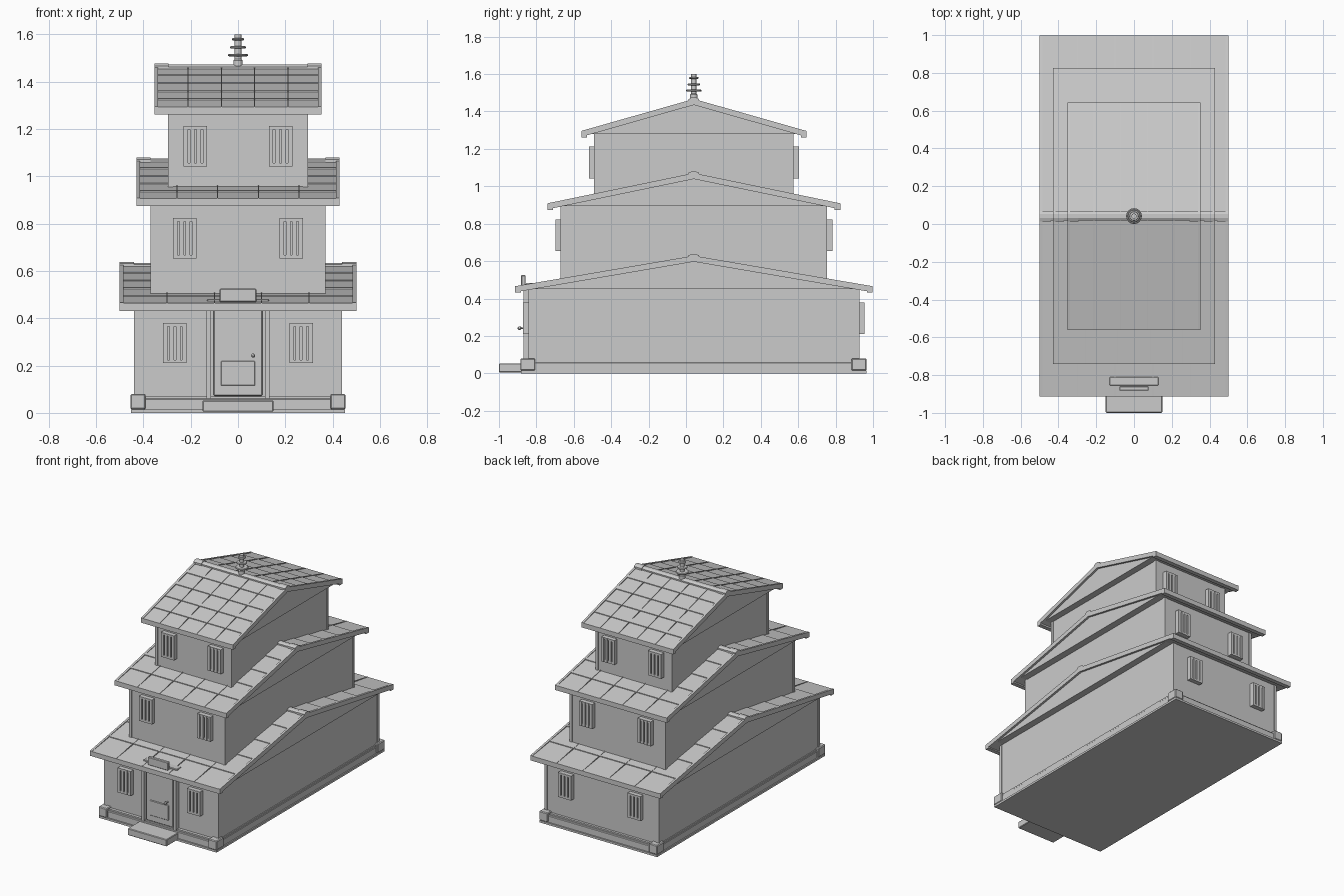
import bpy
import bmesh
from mathutils import Vector

cube = bpy.data.objects.get("Cube")
if cube:
    bpy.data.objects.remove(cube, do_unlink=True)

grey = bpy.data.materials.new("plain_grey")
grey.use_nodes = True
COLOUR = (0.6, 0.6, 0.6, 1)
grey.diffuse_color = COLOUR
grey.node_tree.nodes["Principled BSDF"].inputs["Base Color"].default_value = COLOUR

MID = 0.042  # y of the ridge line


def finish(bm, name):
    bmesh.ops.recalc_face_normals(bm, faces=bm.faces)
    mesh = bpy.data.meshes.new(name)
    bm.to_mesh(mesh)
    bm.free()
    mesh.materials.append(grey)
    obj = bpy.data.objects.new(name, mesh)
    bpy.context.scene.collection.objects.link(obj)
    return obj


def box(name, x, y, z, bevel=0):
    """Box from (min, max) pairs, optionally with chamfered edges."""
    bm = bmesh.new()
    bmesh.ops.create_cube(bm, size=1)
    for v in bm.verts:
        v.co = Vector([lo + (c + 0.5) * (hi - lo) for c, (lo, hi) in zip(v.co, (x, y, z))])
    if bevel:
        bmesh.ops.bevel(bm, geom=bm.edges[:], offset=bevel, segments=1, affect='EDGES')
    return finish(bm, name)


def extrude_x(name, profile, x0, x1):
    """Solid with a (y, z) profile running along x."""
    bm = bmesh.new()
    face = bm.faces.new([bm.verts.new((x0, y, z)) for y, z in profile])
    made = bmesh.ops.extrude_face_region(bm, geom=[face])["geom"]
    bmesh.ops.translate(bm, vec=(x1 - x0, 0, 0),
                        verts=[g for g in made if isinstance(g, bmesh.types.BMVert)])
    return finish(bm, name)


def lathe(name, profile, centre, sides=16):
    """Round solid from (radius, height) rings."""
    bm = bmesh.new()
    rings = []
    for r, z in profile:
        ring = bmesh.ops.create_circle(bm, segments=sides, radius=r)["verts"]
        for v in ring:
            v.co += Vector((*centre, z))
        rings.append(ring)
    for a, b in zip(rings, rings[1:]):
        for i in range(sides):
            j = (i + 1) % sides
            bm.faces.new((a[i], a[j], b[j], b[i]))
    bm.faces.new(rings[0])
    bm.faces.new(rings[-1])
    return finish(bm, name)


def window(name, x, z, wall_y, out):
    """Slatted window; out is the direction it faces along y."""
    def part(suffix, xs, zs, depth):
        ys = sorted((wall_y - out * 0.01, wall_y + out * depth))
        box(name + suffix, xs, ys, zs)
    half, tall = 0.05, 0.085
    part("_backing", (x - half, x + half), (z - tall, z + tall), 0.018)
    for i in range(4):
        c = x - 0.0405 + i * 0.027
        part("_slat", (c - 0.0095, c + 0.0095), (z - tall, z + tall), 0.03)
    for s in (-1, 1):
        c = z + s * 0.078
        part("_rail", (x - half, x + half), (c - 0.007, c + 0.007), 0.028)


def roof(name, half_x, half_y, eave, ridge):
    """Gabled roof with courses, seams, boards and a ridge cap."""
    edge = half_x - 0.015
    slope = (ridge - eave) / half_y

    def top(t):
        return eave + (ridge - eave) * t

    # Solid gable with a flat soffit
    inset = 0.045
    extrude_x(name + "_gable", [(MID - half_y + inset, eave - 0.008),
                                (MID + half_y - inset, eave - 0.008),
                                (MID, ridge - 0.015)], -edge, edge)
    for side in (-1, 1):
        def at(t, lift):
            return (MID + side * half_y * (1 - t), top(t) + lift)
        # Overlapping courses
        courses = []
        for i in range(5):
            courses += [at(i / 5, 0.005), at((i + 1) / 5, 0)]
        under = [at(1, -0.025), at(0, -0.025)]
        extrude_x(name + "_courses", courses + under, -edge, edge)
        # Seams and end boards
        for i in range(1, 5):
            x = -half_x + half_x * 2 * i / 5
            extrude_x(name + "_seam", [at(0, 0.007), at(1, 0.007), at(1, -0.01), at(0, -0.01)],
                      x - 0.002, x + 0.002)
        for x in (-half_x, edge):
            extrude_x(name + "_barge_board", [at(0, 0.007), at(1, 0.007), at(1, -0.025),
                                              at(0, -0.025)], x, x + 0.015)
        # Eave board
        outer, inner = (MID + side * (half_y + d) for d in (0, -0.03))
        box(name + "_eave_board", (-half_x, half_x), sorted((outer, inner)),
            (eave - 0.028, eave + 0.003))
    # Ridge cap
    for x0, x1, grow in ((-half_x + 0.005, half_x - 0.005, 0),
                         (-half_x, -half_x + 0.06, 0.004), (half_x - 0.06, half_x, 0.004)):
        w = 0.024 + grow
        low = ridge - slope * w
        extrude_x(name + "_ridge_cap", [(MID - w, low - 0.01), (MID - w, low + 0.01 + grow),
                                        (MID - 0.01, ridge + 0.012 + grow),
                                        (MID + 0.01, ridge + 0.012 + grow),
                                        (MID + w, low + 0.01 + grow), (MID + w, low - 0.01)], x0, x1)


# Storeys: name, wall half sizes, wall bottom and top, roof half sizes, eave, ridge, window x and z
storeys = [
    ("lower", 0.44, 0.885, 0.02, 0.46, 0.5, 0.955, 0.459, 0.622, 0.267, 0.295),
    ("middle", 0.37, 0.712, 0.47, 0.90, 0.43, 0.783, 0.902, 1.064, 0.225, 0.738),
    ("upper", 0.295, 0.533, 0.93, 1.29, 0.353, 0.602, 1.289, 1.460, 0.18, 1.127),
]
for name, wx, wy, z0, z1, rx, ry, eave, ridge, win_x, win_z in storeys:
    box(name + "_walls", (-wx + 0.004, wx - 0.004), (MID - wy + 0.004, MID + wy - 0.004), (z0, z1))
    roof(name + "_roof", rx, ry, eave, ridge)
    for sy in (-1, 1):
        for sx in (-1, 1):
            # Corner posts and windows
            box(name + "_corner_post", sorted((sx * wx, sx * (wx - 0.02))),
                sorted((MID + sy * wy, MID + sy * (wy - 0.02))), (z0, z1))
            window(name + "_window", sx * win_x, win_z, MID + sy * (wy - 0.002), sy)

# Base plinth with corner blocks
box("base_slab", (-0.453, 0.453), (-0.882, 0.965), (0, 0.014))
box("base_plinth", (-0.445, 0.445), (-0.872, 0.955), (0.01, 0.06), 0.004)
box("base_ledge", (-0.442, 0.442), (-0.86, 0.94), (0.05, 0.07))
for sx in (-1, 1):
    for y in ((-0.886, -0.806), (0.884, 0.966)):
        box("base_corner_block", sorted((sx * 0.39, sx * 0.455)), y, (0.015, 0.08), 0.005)

# Entrance
box("front_step", (-0.15, 0.15), (-1.0, -0.85), (0.005, 0.053), 0.004)
box("door", (-0.103, 0.103), (-0.862, -0.835), (0.072, 0.44), 0.004)
box("door_lower_panel", (-0.072, 0.072), (-0.869, -0.85), (0.115, 0.22), 0.003)
for sx in (-1, 1):
    box("door_post", sorted((sx * 0.114, sx * 0.133)), (-0.87, -0.835), (0.06, 0.45))
box("door_lintel", (-0.133, 0.133), (-0.87, -0.835), (0.43, 0.452))
knob = lathe("door_knob", [(0.004, -0.9), (0.009, -0.895), (0.009, -0.884), (0.004, -0.88),
                           (0.004, -0.855)], (0, 0))
knob.rotation_euler = (-1.5708, 0, 0)
knob.location = (0.064, 0, 0.242)

# Blank board above the entrance
box("board_ledge", (-0.13, 0.13), (-0.855, -0.81), (0.46, 0.482), 0.003)
box("board_foot", (-0.075, 0.075), (-0.875, -0.84), (0.465, 0.478))
box("board_panel", (-0.078, 0.078), (-0.882, -0.858), (0.468, 0.525), 0.004)

# Rooftop spire
lathe("spire_pole", [(0.02, 1.45), (0.02, 1.49), (0.014, 1.495), (0.014, 1.6)], (0, MID))
for radius, z in ((0.042, 1.512), (0.034, 1.545), (0.026, 1.58)):
    lathe("spire_ring", [(radius - 0.004, z - 0.005), (radius, z - 0.002), (radius, z + 0.002),
                         (radius - 0.004, z + 0.005)], (0, MID))
